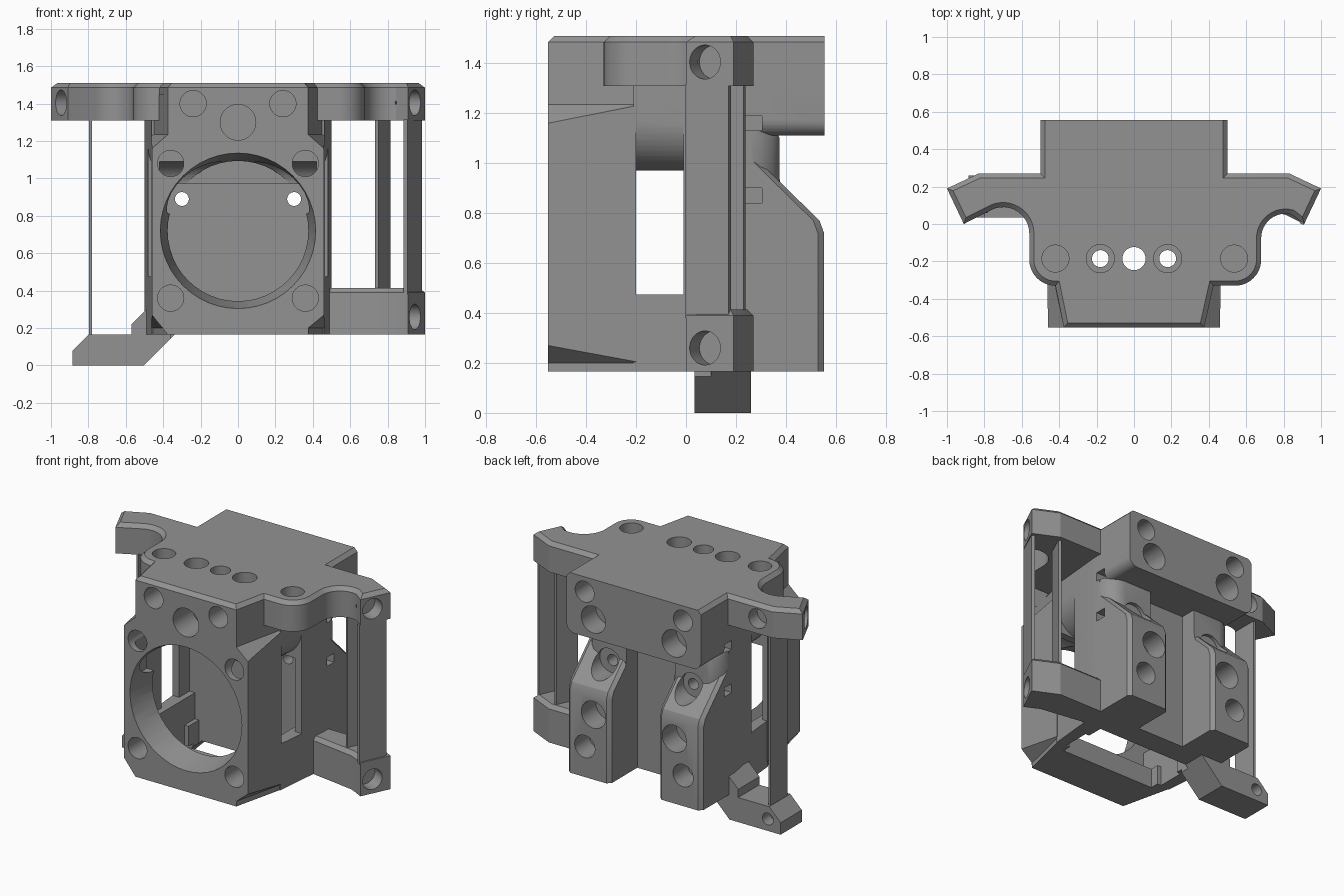
import bpy, bmesh, math
from mathutils import Vector

if "Cube" in bpy.data.objects:
    bpy.data.objects.remove(bpy.data.objects["Cube"])

grey = bpy.data.materials.new("mid_grey")
grey.diffuse_color = (0.29, 0.29, 0.29, 1)
grey.use_nodes = True
grey.node_tree.nodes["Principled BSDF"].inputs["Base Color"].default_value = grey.diffuse_color
body, limbs, cutters = [], [], []


def finish(name, bm, group):
    bmesh.ops.triangulate(bm, faces=bm.faces[:])
    bmesh.ops.recalc_face_normals(bm, faces=bm.faces[:])
    if bm.calc_volume(signed=True) < 0:
        bmesh.ops.reverse_faces(bm, faces=bm.faces[:])
    me = bpy.data.meshes.new(name)
    bm.to_mesh(me)
    bm.free()
    ob = bpy.data.objects.new(name, me)
    bpy.context.collection.objects.link(ob)
    me.materials.append(grey)
    group.append(ob)


def loft(name, sections, group):
    """Closed skin through equal-length rings of 3D points."""
    bm = bmesh.new()
    rings = [[bm.verts.new(p) for p in s] for s in sections]
    n = len(rings[0])
    bm.faces.new(rings[0])
    bm.faces.new(rings[-1])
    for a, b in zip(rings, rings[1:]):
        for i in range(n):
            j = (i + 1) % n
            bm.faces.new((a[i], a[j], b[j], b[i]))
    finish(name, bm, group)


def prism(name, pts, lo, hi, axis, group):
    place = {"x": lambda a, b, h: (h, a, b), "y": lambda a, b, h: (a, h, b),
             "z": lambda a, b, h: (a, b, h)}[axis]
    loft(name, [[place(a, b, h) for a, b in pts] for h in (lo, hi)], group)


def box(name, x0, x1, y0, y1, z0, z1, group):
    prism(name, [(x0, y0), (x1, y0), (x1, y1), (x0, y1)], z0, z1, "z", group)


def inset(pts, w):
    """Mitred inward offset of a clockwise outline."""
    out = []
    for i, p in enumerate(pts):
        p, a, b = Vector(p), Vector(pts[i - 1]), Vector(pts[(i + 1) % len(pts)])
        d0, d1 = (p - a).normalized(), (b - p).normalized()
        n0, n1 = Vector((d0.y, -d0.x)), Vector((d1.y, -d1.x))
        out.append(p + (n0 + n1) * (w / (1 + n0.dot(n1))))
    return out


def chamfered(name, pts, lo, hi, w, fix, group):
    top = [fix(p, q) for p, q in zip(pts, inset(pts, w))]
    loft(name, [[(x, y, lo) for x, y in pts], [(x, y, hi - w) for x, y in pts],
                [(x, y, hi) for x, y in top]], group)


def arc(cx, cy, r, a0, a1, n=12):
    return [(cx + r * math.cos(math.radians(a0 + (a1 - a0) * i / n)),
             cy + r * math.sin(math.radians(a0 + (a1 - a0) * i / n))) for i in range(n + 1)]


def bore(start, direction, r, depth, r2=None):
    """Round cutter going from start along direction."""
    d = Vector(direction).normalized()
    bm = bmesh.new()
    bmesh.ops.create_cone(bm, cap_ends=True, segments=48, radius1=r,
                          radius2=r if r2 is None else r2, depth=depth)
    m = d.to_track_quat("Z", "Y").to_matrix().to_4x4()
    m.translation = Vector(start) + d * depth / 2
    bm.transform(m)
    finish("bore_cutter", bm, cutters)


# Top plate with two curved side arms
outline = [(0.5, 0.555), (0.5, 0.27), (0.83, 0.27), (1.0, 0.19), (0.91, 0.0)]
outline += arc(0.81, -0.075, 0.13, 75, 180) + arc(0.54, -0.19, 0.14, 0, -90)
outline += [(0.425, -0.33), (0.375, -0.553), (-0.375, -0.553)]
outline += arc(-0.42, -0.19, 0.14, 270, 180) + arc(-0.70, -0.05, 0.14, 0, 115)
outline += [(-0.91, 0.0), (-1.0, 0.19), (-0.83, 0.27), (-0.5, 0.27), (-0.5, 0.555)]
chamfered("main_body", outline, 1.31, 1.51, 0.025,
          lambda p, q: (q[0], p[1] if p[1] > 0.5 else q[1]), body)

# Front fan block with cut corners that run out towards the back
front = [(0.375, 1.45), (0.375, 1.235), (0.46, 1.16), (0.46, 0.27), (0.375, 0.2), (0.375, 0.165)]
back = [(0.452, 1.45), (0.452, 1.235), (0.464, 1.23), (0.464, 0.205), (0.458, 0.2), (0.458, 0.165)]


def ring(half, y):
    return [(x, y, z) for x, z in half] + [(-x, y, z) for x, z in reversed(half)]


loft("fan_block", [ring(front, -0.553), ring(back, -0.2)], body)

# Body core with rounded lower corners, widening to the back
core = [(0.5, 1.33), (-0.5, 1.33)] + arc(-0.3, 1.17, 0.2, 180, 270) + arc(0.3, 1.17, 0.2, 270, 360)
loft("body_core", [[(x * k, y, z) for x, z in core] for y, k in ((-0.21, 0.925), (0.01, 0.965))], body)

# Rear wall and lower side rails, following the same side taper
wall = [(0.48, -0.01), (0.5, 0.2), (0.5, 0.26), (-0.5, 0.26), (-0.5, 0.2), (-0.48, -0.01)]
prism("rear_wall", wall, 0.165, 1.34, "z", body)
for s in (-1, 1):
    prism("side_rail", [(s * 0.39, -0.21), (s * 0.461, -0.21), (s * 0.481, 0.0), (s * 0.39, 0.0)],
          0.165, 0.475, "z", body)

# Rear mounting block
rear = [(0.5, 1.4), (-0.5, 1.4)] + arc(-0.44, 1.17, 0.06, 180, 270, 6) + arc(0.44, 1.17, 0.06, 270, 360, 6)
prism("rear_block", rear, 0.23, 0.555, "y", body)

# Pair of rear legs: chamfered edges, neck rounded on the outer side
for s in (-1, 1):
    rings = []
    for x, c, n in ((0.18, 0.025, 0.375), (0.205, 0, 0.375), (0.39, 0, 0.375), (0.43, 0, 0.365),
                    (0.455, 0, 0.347), (0.475, 0, 0.325), (0.49, 0.015, 0.3), (0.5, 0.025, 0.265)):
        prof = [(0.2, 0.165), (0.553 - c, 0.165), (0.553 - c, 0.72), (0.535 - c, 0.77),
                (n, 1.3 - c - n), (n, 1.1), (n - 0.02, 1.14), (n - 0.05, 1.19), (0.2, 1.19)]
        rings.append([(s * x, y, z) for y, z in prof])
    loft("rear_leg", rings, body)

# Lower right arm and its uprights
chamfered("lower_arm", [(0.485, 0.27), (0.83, 0.27), (1.0, 0.19), (0.91, 0.0), (0.81, 0.05), (0.485, 0.1)],
          0.165, 0.415, 0.025, lambda p, q: (p[0] if p[0] < 0.5 else q[0], q[1]), limbs)
prism("outer_upright", [(0.905, -0.005), (0.985, 0.17), (0.965, 0.18), (0.885, 0.005)], 0.38, 1.315, "z", limbs)
prism("inner_upright", [(0.75, 0.09), (0.815, 0.23), (0.797, 0.238), (0.732, 0.1)], 0.41, 1.315, "z", limbs)

# Left foot, its step against the body, and its thin upright
prism("left_foot", [(-0.885, 0), (-0.505, 0), (-0.34, 0.165), (-0.8, 0.165), (-0.885, 0.08)],
      0.035, 0.26, "y", limbs)
prism("foot_step", [(-0.57, 0.16), (-0.49, 0.16), (-0.49, 0.3), (-0.57, 0.22)], 0.035, 0.26, "y", limbs)
box("left_upright", -0.797, -0.78, 0.06, 0.24, 0.15, 1.315, limbs)

# Airway: fan funnel, wide chamber, rounded ceiling and open bottom
bore((0, -0.56, 0.72), (0, 1, 0), 0.417, 0.2, 0.374)
bore((0, -0.4, 0.72), (0, 1, 0), 0.374, 0.15)
box("chamber_cutter", -0.43, 0.43, -0.37, 0.1, 0.475, 0.97, cutters)
box("chamber_low_cutter", -0.39, 0.39, -0.37, 0.1, 0.3, 0.5, cutters)
box("bottom_cutter", -0.36, 0.36, -0.26, 0.1, 0.1, 0.4, cutters)
bore((-0.42, -0.39, 0.95), (1, 0, 0), 0.14, 0.84)

# Screw holes in the front face
bore((0, -0.6, 1.3), (0, 1, 0), 0.095, 0.25)
for s in (-1, 1):
    for x, z in ((0.24, 1.4), (0.36, 1.08), (0.36, 0.36)):
        bore((s * x, -0.6, z), (0, 1, 0), 0.07, 0.22)
    # Rear block and leg holes
    for x, z, r in ((0.365, 1.41, 0.07), (0.30, 1.24, 0.09), (0.30, 0.6, 0.09), (0.365, 0.37, 0.075)):
        bore((s * x, 0.6, z), (0, -1, 0), r, 0.2)
    bore((s * 0.31, 0.6, 0.89), (0, -1, 0), 0.085, 0.25)
    bore((s * 0.3, 0.6, 0.89), (0, -1, 0), 0.037, 0.7)
    # Counterbored top holes
    bore((s * 0.18, -0.185, 1.6), (0, 0, -1), 0.075, 0.2)
    bore((s * 0.18, -0.185, 1.58), (0, 0, -1), 0.045, 0.8)
    # Arm end holes
    bore((s * 0.99, 0.055, 1.405), (-s * 0.9, 0.43, 0), 0.068, 0.14)
    # Small side slots
    for z in (1.13, 0.84):
        box("slot_cutter", min(s * 0.42, s * 0.52), max(s * 0.42, s * 0.52), 0.23, 0.305, z, z + 0.06, cutters)
bore((0, -0.185, 1.6), (0, 0, -1), 0.062, 0.8)
for x in (-0.42, 0.535):
    bore((x, -0.185, 1.6), (0, 0, -1), 0.072, 0.24)
bore((0.99, 0.055, 0.26), (-0.9, 0.43, 0), 0.068, 0.14)
bore((-0.72, 0.3, 1.41), (0, -1, 0), 0.065, 0.12)
bore((-0.79, 0.3, 0.08), (0, -1, 0), 0.04, 0.12)


def volume(me):
    bm = bmesh.new()
    bm.from_mesh(me)
    v = bm.calc_volume(signed=True)
    bm.free()
    return v


def bounds(ob):
    return [(min(v.co[i] for v in ob.data.vertices), max(v.co[i] for v in ob.data.vertices))
            for i in range(3)]


def combine(ob, other, op):
    """Baked boolean, kept only when the volume moves the right way."""
    if not all(p[0] < q[1] and q[0] < p[1] for p, q in zip(bounds(ob), bounds(other))):
        return
    v0, v1 = volume(ob.data), volume(other.data)
    for solver in ("MANIFOLD", "EXACT"):
        m = ob.modifiers.new("cut", "BOOLEAN")
        m.operation, m.solver, m.object = op, solver, other
        bpy.context.view_layer.update()
        deps = bpy.context.evaluated_depsgraph_get()
        me = bpy.data.meshes.new_from_object(ob.evaluated_get(deps))
        ob.modifiers.clear()
        v = volume(me)
        if (v0 - v1 - 1e-3 < v < v0 - 1e-6) if op == "DIFFERENCE" else (v0 + 1e-6 < v < v0 + v1 + 1e-3):
            ob.data = me
            return


# Merge the solid body, then drill every part
main = body[0]
for ob in body[1:]:
    combine(main, ob, "UNION")
    bpy.data.objects.remove(ob)
for ob in [main] + limbs:
    for c in cutters:
        combine(ob, c, "DIFFERENCE")
for c in cutters:
    bpy.data.objects.remove(c)

# Smooth the round surfaces, keep edges sharp
for ob in [main] + limbs:
    me = ob.data
    me.materials.clear()
    me.materials.append(grey)
    for p in me.polygons:
        p.use_smooth, p.material_index = True, 0
    me.set_sharp_from_angle(angle=math.radians(25))
